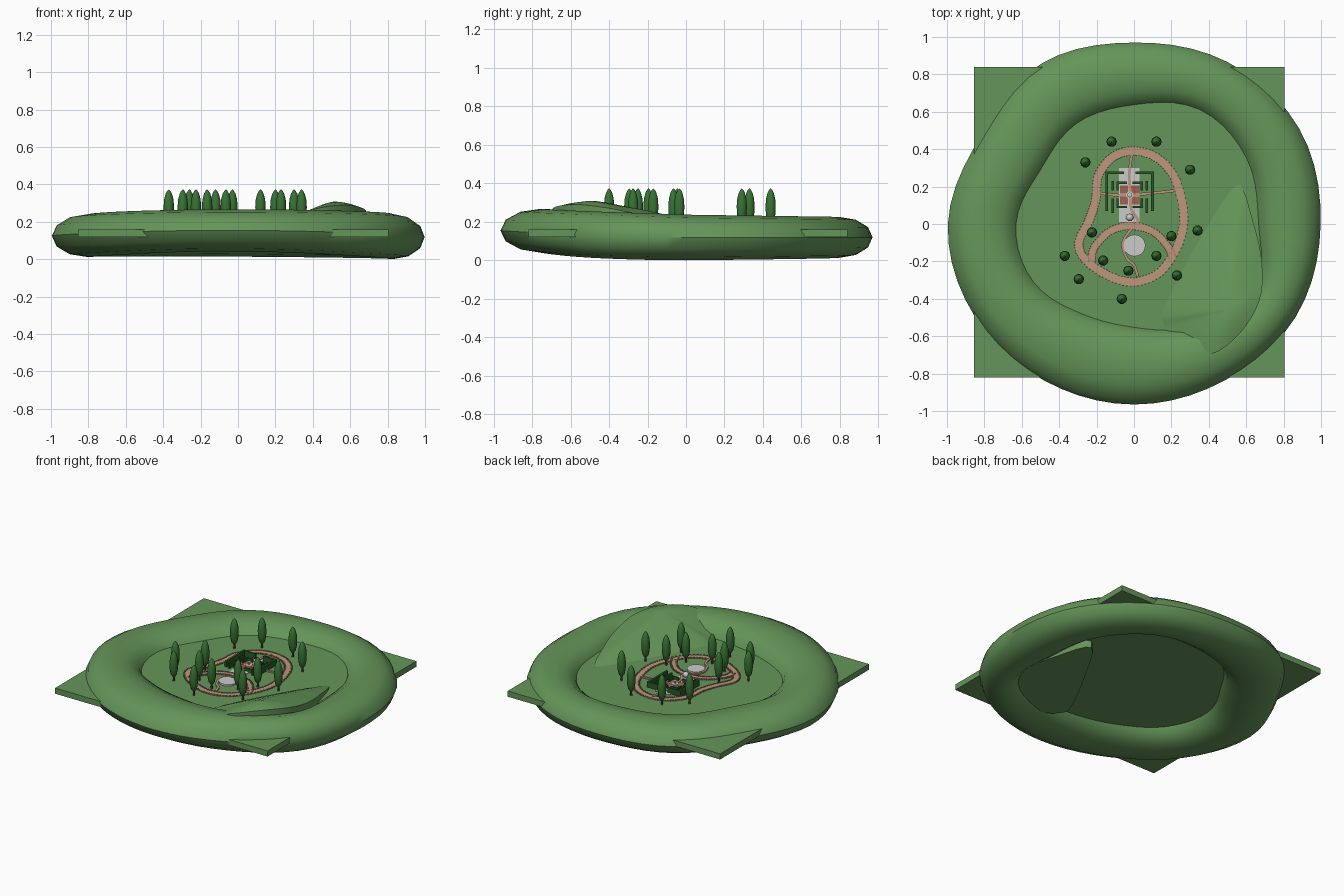
import bpy, bmesh, math
from mathutils import Vector, Matrix

if "Cube" in bpy.data.objects:
    bpy.data.objects.remove(bpy.data.objects["Cube"])

def mat(name, c):
    m = bpy.data.materials.new(name)
    m.diffuse_color = (*c, 1)
    m.use_nodes = True
    m.node_tree.nodes["Principled BSDF"].inputs["Base Color"].default_value = m.diffuse_color
    return m

GRASS = mat("grass", (0.13, 0.30, 0.10))
LEAF = mat("foliage", (0.04, 0.17, 0.035))
HEDGE = mat("hedge", (0.02, 0.10, 0.02))
PATH = mat("path_tan", (0.52, 0.31, 0.20))
EDGE = mat("path_edge", (0.36, 0.22, 0.15))
BRICK = mat("brick", (0.35, 0.12, 0.08))
BARK = mat("bark", (0.12, 0.07, 0.04))
G = 0.16  # lawn level

def finish(bm, name, m=None, smooth=False):
    bmesh.ops.recalc_face_normals(bm, faces=bm.faces)
    me = bpy.data.meshes.new(name)
    bm.to_mesh(me)
    bm.free()
    ob = bpy.data.objects.new(name, me)
    bpy.context.collection.objects.link(ob)
    if m:
        me.materials.append(m)
    if smooth:
        bpy.context.view_layer.objects.active = ob
        ob.select_set(True)
        bpy.ops.object.shade_smooth_by_angle(angle=math.radians(40))
        ob.select_set(False)
    return ob

def add_box(bm, x0, x1, y0, y1, z0, z1):
    m = Matrix.Translation(((x0+x1)/2, (y0+y1)/2, (z0+z1)/2)) @ Matrix.Diagonal((x1-x0, y1-y0, z1-z0, 1))
    bmesh.ops.create_cube(bm, size=1, matrix=m)

def boxes(name, m, items):
    bm = bmesh.new()
    for b in items:
        add_box(bm, *b)
    return finish(bm, name, m)

def cat(a, b, c, d, t):
    return 0.5*(2*b + (c-a)*t + (2*a-5*b+4*c-d)*t*t + (3*b-a-3*c+d)*t**3)

def spline(pts, closed, n=8):
    p = [Vector(q) for q in pts]
    k, out = len(p), []
    idx = (lambda i: i % k) if closed else (lambda i: max(0, min(k-1, i)))
    for i in range(k if closed else k-1):
        for j in range(n):
            out.append(cat(p[idx(i-1)], p[i], p[idx(i+1)], p[idx(i+2)], j/n))
    return out if closed else out + [p[-1]]

def loft(bm, rings, closed):
    vs = [[bm.verts.new(v) for v in r] for r in rings]
    n, k = len(vs), len(vs[0])
    for i in range(n if closed else n-1):
        a, b = vs[i], vs[(i+1) % n]
        for j in range(k):
            bm.faces.new((a[j], a[(j+1) % k], b[(j+1) % k], b[j]))
    if not closed:
        bm.faces.new(vs[0])
        bm.faces.new(vs[-1])

def lathe(bm, x, y, prof, n):
    loft(bm, [[(x+r*math.cos(2*math.pi*i/n), y+r*math.sin(2*math.pi*i/n), z) for i in range(n)]
              for r, z in prof], False)

# square lawn slab
boxes("lawn_slab", GRASS, [(-0.855, 0.805, -0.82, 0.84, 0.12, G)])

# irregular rounded embankment around the lawn
outer = [0.998, 1.02, 1.0, 0.97, 0.99, 0.945, 0.995, 0.985, 0.965, 0.965, 0.967, 0.997]
inner = [0.65, 0.68, 0.69, 0.62, 0.60, 0.56, 0.615, 0.61, 0.55, 0.55, 0.63, 0.73]
radii = spline(list(zip(outer, inner)), True, 5)
bm, rings = bmesh.new(), []
for i, (ro, ri) in enumerate(radii):
    t = 2*math.pi*i/len(radii)
    s = math.sin(t)
    top = 0.237 - (0.012 if s > 0 else 0.03)*s
    bot = 0.006*(1-math.cos(t)) + 0.036*max(0, -s)**2 + 0.008*max(0, s)
    ring = []
    for j in range(12):
        a = 2*math.pi*j/12
        r = (ro+ri)/2 + (ro-ri)/2*math.cos(a)
        ring.append((r*math.cos(t), r*s, (top+bot)/2 + (top-bot)/2*math.sin(a)))
    rings.append(ring)
loft(bm, rings, True)
finish(bm, "embankment", GRASS, True)

# tilted hill in the front right corner
rim = spline([(0.54, 0.22, 0.155), (0.64, 0.0, 0.20), (0.685, -0.22, 0.235), (0.67, -0.41, 0.272),
              (0.57, -0.58, 0.29), (0.41, -0.695, 0.268), (0.25, -0.62, 0.20), (0.16, -0.55, 0.158),
              (0.15, -0.45, 0.155), (0.33, -0.10, 0.155)], True, 4)
peak = Vector((0.51, -0.46, 0.307))
bm = bmesh.new()
low = [Vector((v.x, v.y, 0.07)) for v in rim]
levels = [low, rim]
for f in (0.3, 0.6, 0.9):
    levels.append([Vector((*v.lerp(peak, f).xy, v.lerp(peak, f).z + 0.03*f*(1-f))) for v in rim])
loft(bm, levels, False)
finish(bm, "hill", GRASS, True)

# garden paths with little edging stones
def path(name, pts, w, closed=False, stones=True, h=0.005):
    p = spline(pts, closed)
    n, rings, bm, be = len(p), [], bmesh.new(), bmesh.new()
    for i, c in enumerate(p):
        d = (p[(i+1) % n]-p[i-1]) if closed else (p[min(i+1, n-1)]-p[max(i-1, 0)])
        s = Vector((-d.y, d.x)).normalized()*w/2
        a, b = c+s, c-s
        rings.append([(*a, G-0.004), (*b, G-0.004), (*b, G+h), (*a, G+h)])
        if stones:
            for q in (a, b):
                add_box(be, q.x-.004, q.x+.004, q.y-.004, q.y+.004, G-.002, G+h+.004)
    loft(bm, rings, closed)
    finish(bm, name, PATH)
    if stones:
        finish(be, name+"_edging", EDGE)
    else:
        be.free()

path("outer_path", [(0, .39), (.12, .355), (.215, .25), (.265, .06), (.24, -.1), (.14, -.255), (0, -.31),
                    (-.14, -.275), (-.26, -.19), (-.295, -.1), (-.24, .02), (-.205, .13), (-.19, .26), (-.11, .36)], .042, True)
path("inner_path", [(-.225, -.20), (-.215, -.13), (-.13, -.04), (-.02, -.01), (.1, -.04), (.18, -.12), (.205, -.18)], .036, h=.006)
path("long_walk", [(-.01, .385), (-.025, .27), (-.02, .16), (-.015, .08), (.02, .02), (-.01, -.02),
                   (-.06, -.10), (-.04, -.18), (0, -.22), (.02, -.28)], .015, stones=False, h=.009)
path("cross_walk", [(-.19, .165), (-.1, .155), (-.02, .155), (.1, .165), (.23, .18)], .015, stones=False, h=.009)

# paved court, brick beds and hedges
boxes("paved_court", None, [(-.08, .03, .01, .30, G-.003, G+.004)])
cx, cy = -.023, .155
boxes("brick_beds", BRICK, [(cx+sx*.03-.022, cx+sx*.03+.022, cy+sy*.03-.022, cy+sy*.03+.022, G, G+.008)
                            for sx in (-1, 1) for sy in (-1, 1)])
hedges = []
for s in (-1, 1):
    def hb(x0, x1, y0, y1, h):
        a, b = sorted((cx+s*x0, cx+s*x1))
        hedges.append((a, b, y0, y1, G-.002, G+h))
    hb(.115, .13, .07, .28, .04)
    hb(.03, .13, .267, .28, .04)
    hb(.085, .097, .06, .135, .03)
    hb(.085, .097, .18, .23, .03)
    for y in (.085, .215):
        hb(.015, .07, y, y+.011, .025)
    hb(.059, .07, .085, .135, .025)
    hb(.059, .07, .178, .226, .025)
boxes("hedges", HEDGE, hedges)

# fountain, ornamental sphere and round pond
bm = bmesh.new()
lathe(bm, cx, cy, [(.02, G), (.02, G+.012), (.005, G+.013), (.005, G+.03), (.013, G+.036), (.001, G+.04)], 12)
finish(bm, "fountain", None, True)
bm = bmesh.new()
lathe(bm, cx, .035, [(.014, G), (.010, G+.012)], 12)
bmesh.ops.create_uvsphere(bm, u_segments=16, v_segments=10, radius=.02, matrix=Matrix.Translation((cx, .035, G+.03)))
finish(bm, "sphere_ornament", None, True)
bm = bmesh.new()
lathe(bm, .003, -.115, [(.058, G-.002), (.058, G+.011)], 32)
finish(bm, "round_pond")

# slender trees
spots = [(-.12, .44), (.12, .44), (-.26, .33), (.30, .29), (-.225, -.045), (-.37, -.17), (-.165, -.195),
         (-.295, -.295), (-.03, -.25), (.12, -.17), (.2, -.065), (.34, -.035), (.23, -.275), (-.065, -.40)]
crowns, trunks = bmesh.new(), bmesh.new()
for x, y in spots:
    lathe(crowns, x, y, [(.008, .19), (.019, .205), (.026, .24), (.028, .28), (.025, .32), (.017, .35), (.009, .365), (.001, .373)], 10)
    lathe(trunks, x, y, [(.007, G-.002), (.006, .20)], 8)
finish(crowns, "tree_crowns", LEAF, True)
finish(trunks, "tree_trunks", BARK, True)
